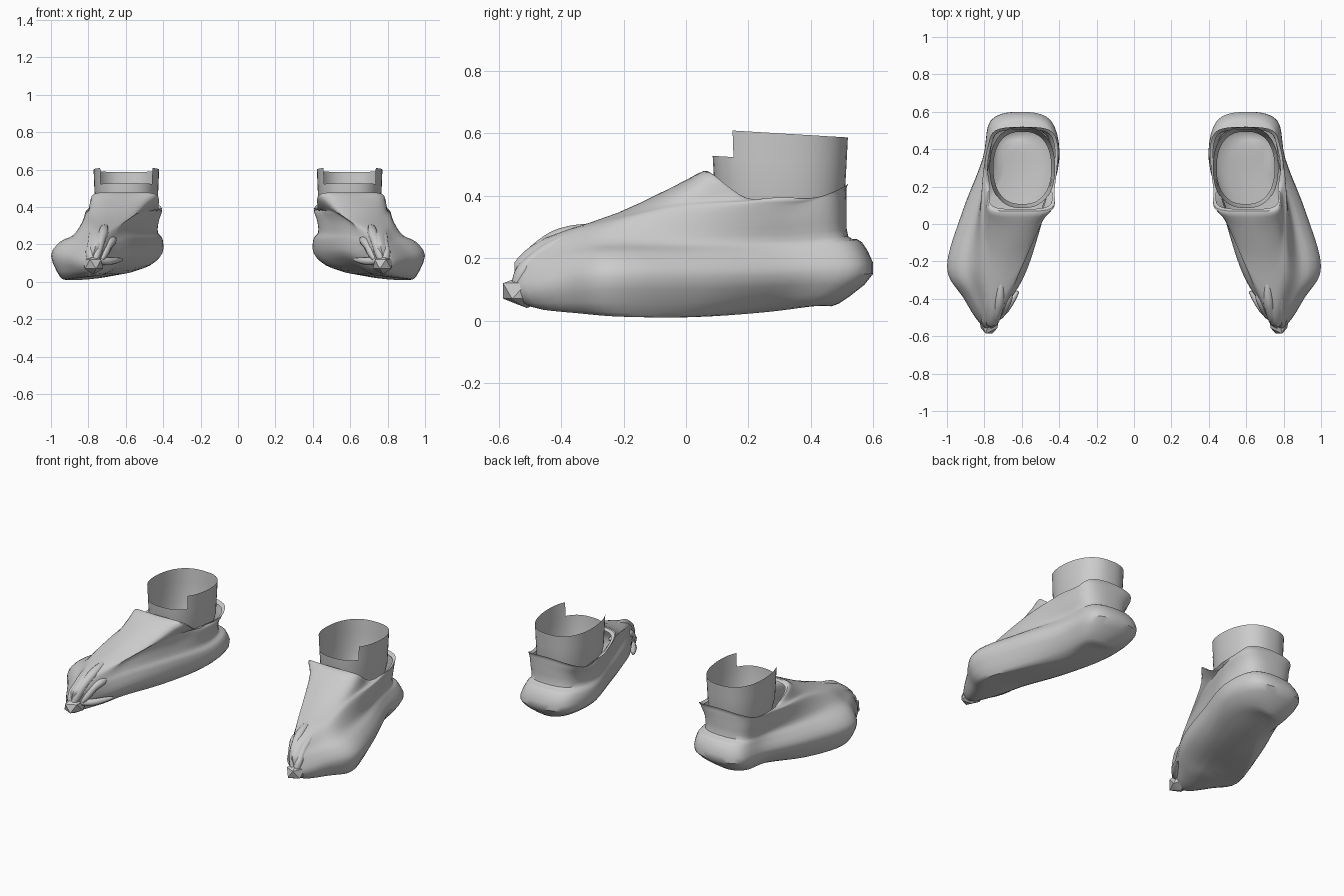
import bpy, bmesh, math
from mathutils import Vector

cube = bpy.data.objects.get("Cube")
if cube:
    bpy.data.objects.remove(cube, do_unlink=True)

grey = bpy.data.materials.new("plain grey")
grey.use_nodes = True
grey.diffuse_color = (0.6, 0.6, 0.6, 1)
grey.node_tree.nodes["Principled BSDF"].inputs["Base Color"].default_value = grey.diffuse_color


def mix(a, b, t):
    return a + (b - a) * t


def spline(points, steps, closed):
    """Catmull-Rom samples through the points."""
    n = len(points)
    pick = (lambda i: points[i % n]) if closed else (lambda i: points[max(0, min(n - 1, i))])
    out = []
    for i in range(n if closed else n - 1):
        a, b, c, d = (pick(i + k) for k in (-1, 0, 1, 2))
        for s in range(steps):
            t = s / steps
            out.append(0.5 * (2 * b + (c - a) * t + (2 * a - 5 * b + 4 * c - d) * t ** 2
                              + (3 * b - a - 3 * c + d) * t ** 3))
    return out if closed else out + [points[-1]]


def finish(name, bm, angle):
    bmesh.ops.recalc_face_normals(bm, faces=bm.faces[:])
    mesh = bpy.data.meshes.new(name)
    bm.to_mesh(mesh)
    bm.free()
    mesh.materials.append(grey)
    ob = bpy.data.objects.new(name, mesh)
    bpy.context.collection.objects.link(ob)
    bpy.ops.object.select_all(action="DESELECT")
    ob.select_set(True)
    bpy.context.view_layer.objects.active = ob
    bpy.ops.object.shade_smooth_by_angle(angle=math.radians(angle))


def loft(name, rings, side, cap=False, keep=None, angle=40):
    """Skin closed rings; keep(face centre) can leave faces out."""
    bm = bmesh.new()
    rows = [[bm.verts.new((p.x * side, p.y, p.z)) for p in ring] for ring in rings]
    for low, high in zip(rows, rows[1:]):
        for i in range(len(low)):
            j = (i + 1) % len(low)
            quad = (low[i], low[j], high[j], high[i])
            if keep is None or keep(sum((v.co for v in quad), Vector()) / 4):
                bm.faces.new(quad)
    if cap:
        bmesh.ops.triangulate(bm, faces=[bm.faces.new(rows[0])])
    finish(name, bm, angle)


def foot_outline(front, back, tip, ball, heel, height, blunt, lift):
    """Foot-shaped ring: front and back y, tip x, inner/outer widths, front/side/back z,
    bluntness of the front end, and how far the inner edge is raised."""
    length = back - front
    zf, zm, zb = height
    mid = sum(heel) / 2

    def flank(k):
        rise = lift * (1, 0)[k]
        heel_rise = lift * (1.3, 0.5)[k]
        waist = mix(ball[k], heel[k], 0.5) + (-0.005, 0.015)[k]
        return [Vector((mix(tip, ball[k], mix(0.6, 0.92, blunt)),
                        front + mix(0.14, 0.04, blunt) * length,
                        mix(zf, zm, mix(0.6, 0.1, blunt)) + rise * 0.5)),
                Vector((ball[k], front + 0.28 * length, zm + rise)),
                Vector((waist, front + 0.53 * length, zm + rise)),
                Vector((heel[k], back - 0.22 * length, zm + heel_rise)),
                Vector((mix(heel[k], mid, 0.22), back - 0.04 * length,
                        mix(zm, zb, 0.7) + heel_rise * 0.5))]
    pts = [Vector((tip, front, zf))] + flank(1) + [Vector((mid, back, zb))] + flank(0)[::-1]
    return spline(pts, 5, True)


# Shoe levels from sole to collar and inner lip
SHOE = [
    (-.40, .44, .79, (.70, .91), (.57, .70), (.03, .012, .05), 0, .03),
    (-.50, .49, .79, (.64, .95), (.47, .76), (.045, .025, .055), 0, .05),
    (-.55, .60, .79, (.57, 1.0), (.405, .81), (.09, .14, .15), 0, .01),
    (-.55, .565, .77, (.58, .95), (.405, .79), (.16, .215, .25), 0, .01),
    (-.54, .52, .76, (.60, .88), (.43, .78), (.2, .25, .27), 0, .01),
    (-.45, .515, .74, (.59, .83), (.425, .79), (.265, .32, .35), .15, 0),
    (-.22, .515, .69, (.52, .81), (.408, .79), (.345, .37, .40), .4, 0),
    (-.03, .515, .64, (.47, .80), (.408, .785), (.435, .385, .425), .75, 0),
    (.055, .52, .615, (.425, .785), (.408, .78), (.478, .395, .44), 1, 0),
    (.08, .505, .61, (.44, .77), (.425, .765), (.465, .385, .42), 1, 0),
]

# Crumpled folds over the toe: path points and thickness
FOLDS = {
    "long_fold": ([(.71, -.30, .30), (.72, -.42, .26), (.74, -.50, .2), (.77, -.55, .1)], .03),
    "outer_fold": ([(.78, -.34, .28), (.78, -.45, .22), (.79, -.52, .16), (.78, -.55, .08)], .028),
    "inner_fold": ([(.66, -.36, .23), (.69, -.44, .2), (.73, -.51, .12)], .026),
    "toe_lip": ([(.62, -.36, .12), (.70, -.47, .11), (.79, -.52, .12), (.86, -.46, .11)], .022),
}


def build_fold(name, path, radius, side):
    """Tapered tube along a short path."""
    rings = []
    line = spline([Vector(p) for p in path], 5, False)
    for i, p in enumerate(line):
        along = (line[min(i + 1, len(line) - 1)] - line[max(i - 1, 0)]).normalized()
        across = along.cross(Vector((0, 0, 1))).normalized()
        up = across.cross(along)
        t = i / (len(line) - 1)
        r = radius * (0.35 + 0.65 * math.sin(math.pi * t)) * (1 + 0.15 * math.sin(9 * t))
        rings.append([p + r * (across * math.cos(a) + up * math.sin(a))
                      for a in (math.tau * k / 8 for k in range(8))])
    loft(name, rings, side, cap=True, angle=50)


def build_cuff(name, side):
    """Thin ankle band, cut lower across the front."""
    count = 48
    rings = []
    for level, grow in ((.34, .9), (.4, .97), (.515, 1), (.6, 1.02)):
        ring = []
        for k in range(count):
            a = math.tau * (k + 0.5) / count
            c, s = math.cos(a), math.sin(a)
            x = .597 + .172 * grow * math.copysign(abs(c) ** 0.8, c)
            y = .3 + .215 * grow * math.copysign(abs(s) ** 0.9, s)
            z = level + (.3 - y) * .06
            ring.append(Vector((x, y, z)))
        rings.append(ring)
    loft(name, rings, side, keep=lambda c: c.z < .53 or c.y > .155)


def build_toe_nub(name, side):
    """Small faceted lump at the tip."""
    bm = bmesh.new()
    bmesh.ops.create_icosphere(bm, subdivisions=1, radius=1)
    for v in bm.verts:
        v.co = Vector((side * (.775 + .06 * v.co.x), -.51 + .09 * v.co.y, .095 + .055 * v.co.z))
    finish(name, bm, 30)


for label, side in (("left", 1), ("right", -1)):
    outlines = [foot_outline(*level) for level in SHOE]
    columns = [spline(list(col), 3, False) for col in zip(*outlines)]
    loft(label + "_shoe", [list(r) for r in zip(*columns)], side, cap=True)
    build_cuff(label + "_ankle_cuff", side)
    build_toe_nub(label + "_toe_nub", side)
    for fold, (path, radius) in FOLDS.items():
        build_fold(label + "_" + fold, path, radius, side)
